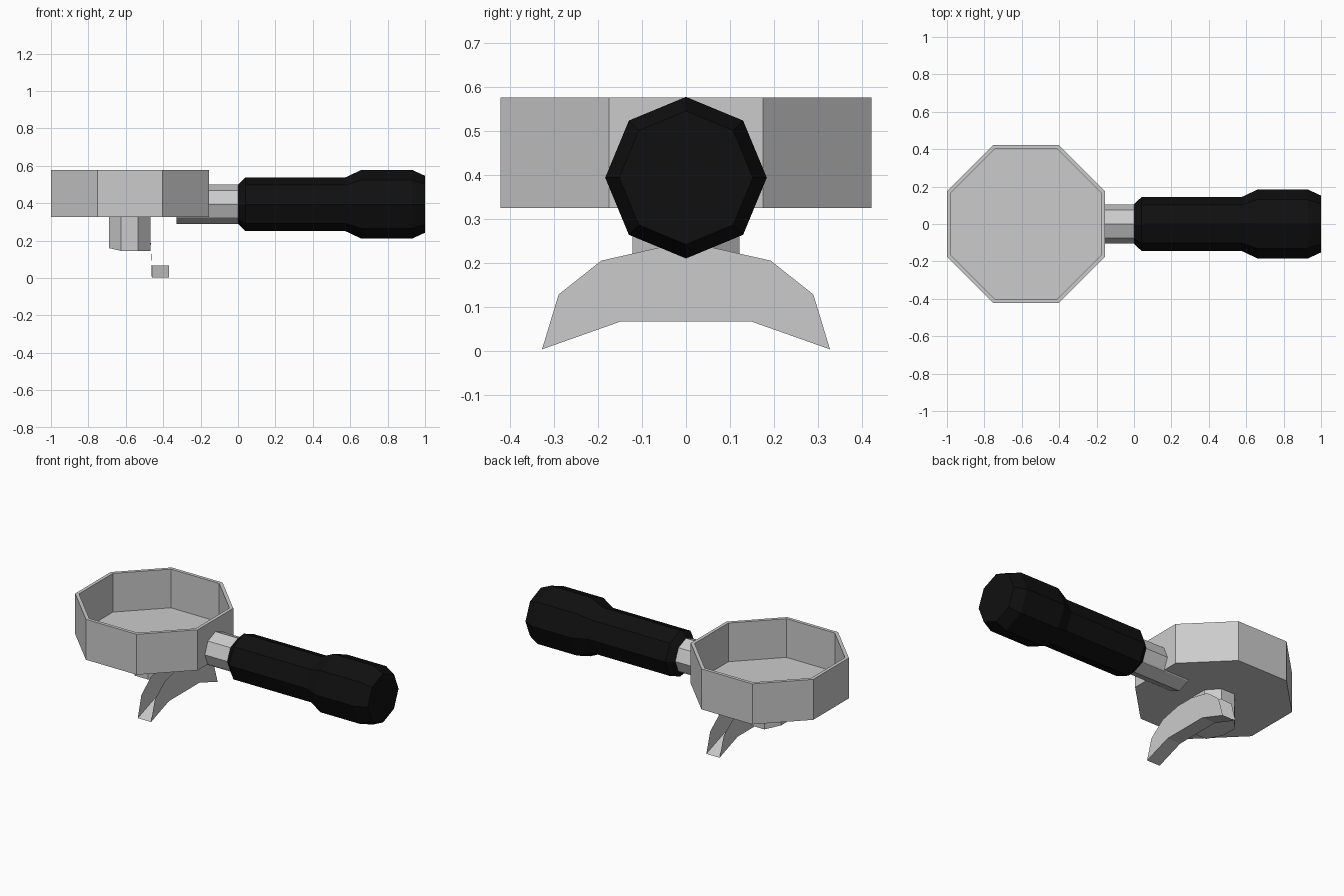
import bpy, bmesh, math

if "Cube" in bpy.data.objects:
    bpy.data.objects.remove(bpy.data.objects["Cube"])

def material(name, rgb):
    m = bpy.data.materials.new(name)
    m.diffuse_color = (*rgb, 1)
    m.use_nodes = True
    m.node_tree.nodes["Principled BSDF"].inputs["Base Color"].default_value = m.diffuse_color
    return m

steel = material("brushed_steel", (0.6, 0.6, 0.6))
black = material("black_plastic", (0.005, 0.005, 0.005))

def finish(bm, name, mat, recalc=True):
    if recalc:
        bmesh.ops.recalc_face_normals(bm, faces=bm.faces[:])
    me = bpy.data.meshes.new(name)
    bm.to_mesh(me)
    bm.free()
    me.materials.append(mat)
    ob = bpy.data.objects.new(name, me)
    bpy.context.collection.objects.link(ob)
    return ob

def lathe(name, profile, mat, place, phase=0.0):
    """Eight-sided turned shape; profile holds (radius, distance along axis)."""
    bm = bmesh.new()
    rings = []
    for r, t in profile:
        angles = [phase + i * math.pi / 4 for i in range(8)]
        rings.append([bm.verts.new(place(r * math.cos(a), r * math.sin(a), t)) for a in angles])
    for a, b in zip(rings, rings[1:]):
        for i in range(8):
            j = (i + 1) % 8
            bm.faces.new((a[i], a[j], b[j], b[i]))
    bm.faces.new(rings[0])
    bm.faces.new(rings[-1])
    return finish(bm, name, mat)

FLAT = math.pi / 8
K = 1 / math.cos(FLAT)          # flat-to-flat half width -> corner radius
AXIS_Z = 0.394
upright = lambda u, v, t: (u - 0.5775, v, t)
along_x = lambda u, v, t: (t, u, AXIS_Z + v)

# Open filter basket with thin wall and floor
lathe("basket", [(0.4225 * K, 0.325), (0.4225 * K, 0.577), (0.402 * K, 0.577), (0.402 * K, 0.336)],
      steel, upright, FLAT)

# Neck between basket and grip
lathe("neck", [(0.105, -0.165), (0.105, 0.01)], steel, along_x)

# Keel: the lower part of the neck running on under the basket
bm = bmesh.new()
section = [(-0.079, 0.326), (0.079, 0.326), (0.074, 0.32), (0, 0.289), (-0.074, 0.32)]
ends = [[bm.verts.new((x, y, z)) for y, z in section] for x in (-0.33, 0.0)]
for i in range(5):
    j = (i + 1) % 5
    bm.faces.new((ends[0][i], ends[0][j], ends[1][j], ends[1][i]))
for e in ends:
    bm.faces.new(e)
finish(bm, "neck_keel", steel)

# Grip with a swollen end
lathe("grip", [(0.105, 0.0), (0.144, 0.04), (0.144, 0.575), (0.184, 0.66), (0.184, 0.93), (0.152, 1.0)],
      black, along_x)

# Spout hub under the basket, bottom corner slightly raised at the rear
hub = lathe("spout_hub", [(0.111 * K, 0.145), (0.111 * K, 0.326)], steel,
            lambda u, v, t: (u - 0.58, v * 1.1, t), FLAT)
for v in hub.data.vertices:
    if v.co.z < 0.2 and v.co.x < -0.66:
        v.co.z = 0.16

# Twin spout: an arched channel of sheet metal, open along the top
half_top = [(0.328, 0.003), (0.29, 0.128), (0.193, 0.205), (0.06, 0.235)]
top = half_top + [(-y, z) for y, z in reversed(half_top)]
floor = [(-0.15, 0.066), (0.15, 0.066)]
bm = bmesh.new()
walls = []
for x, lean in ((-0.461, -0.045), (-0.37, 0.0)):
    walls.append([bm.verts.new((x + lean * max(z - 0.066, 0), y, z)) for y, z in top + floor])
bm.faces.new(walls[0][::-1])
bm.faces.new(walls[1])
for i, j in ((7, 8), (8, 9), (9, 0)):
    bm.faces.new((walls[0][i], walls[0][j], walls[1][j], walls[1][i]))
finish(bm, "twin_spout", steel)
